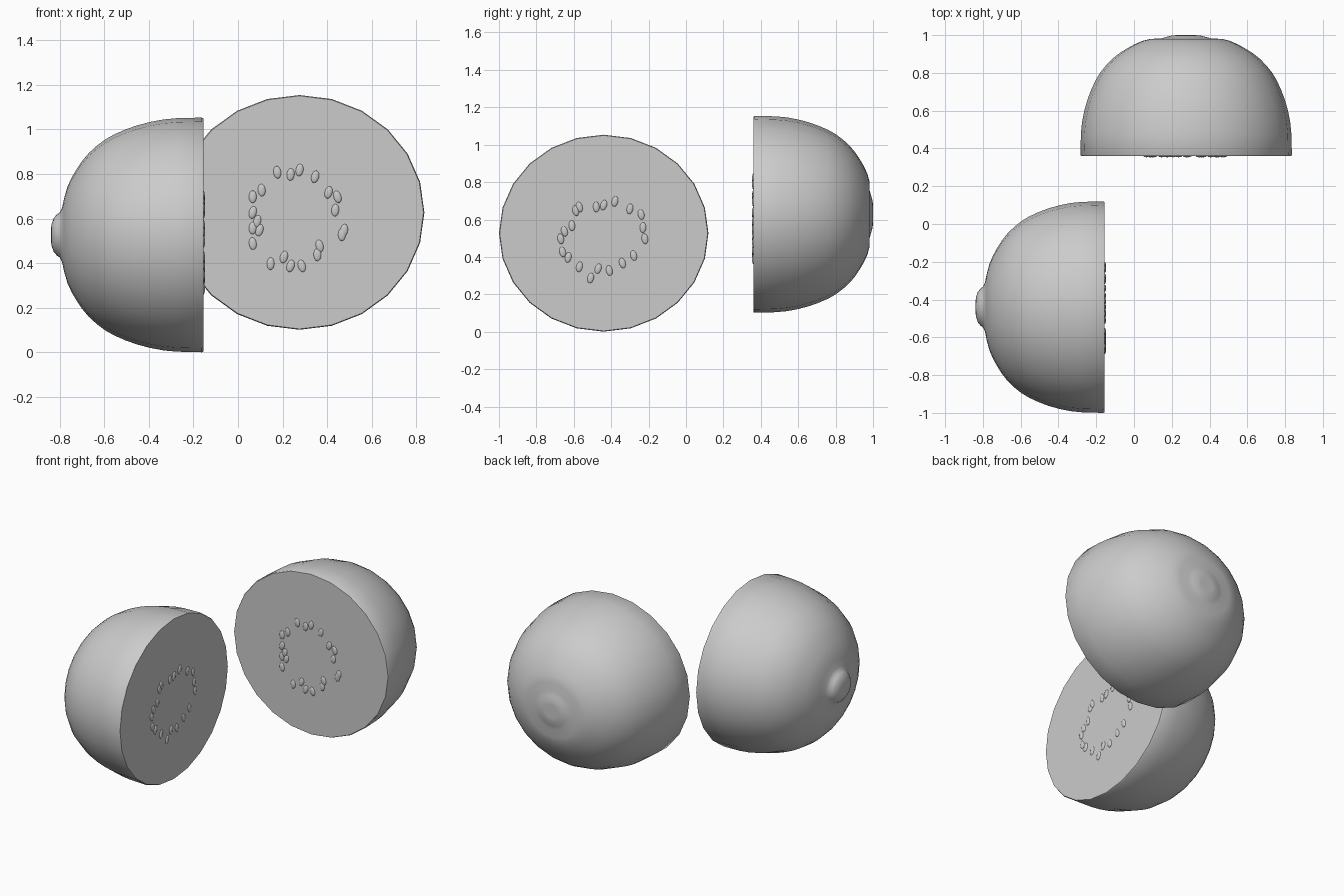
import bpy
import bmesh
import math
import random
from mathutils import Matrix, Vector

random.seed(4)

if "Cube" in bpy.data.objects:
    bpy.data.objects.remove(bpy.data.objects["Cube"], do_unlink=True)

# One plain grey for everything
grey = bpy.data.materials.new("plain_grey")
grey.use_nodes = True
COLOUR = (0.6, 0.6, 0.6, 1)
grey.diffuse_color = COLOUR
grey.node_tree.nodes["Principled BSDF"].inputs["Base Color"].default_value = COLOUR

SEGMENTS = 24
FLATTEN = 0.94  # the fruit is slightly wider than tall


def finish(bm, name, location, turn):
    """Turn the mesh data into a placed, smooth shaded object."""
    mesh = bpy.data.meshes.new(name)
    bm.to_mesh(mesh)
    bm.free()
    mesh.materials.append(grey)
    obj = bpy.data.objects.new(name, mesh)
    bpy.context.collection.objects.link(obj)
    obj.location = location
    obj.rotation_euler.z = turn
    bpy.ops.object.select_all(action="DESELECT")
    obj.select_set(True)
    bpy.context.view_layer.objects.active = obj
    bpy.ops.object.shade_smooth_by_angle(angle=math.radians(50))
    return obj


def fruit_half(name, tip, location, turn):
    """Revolve a (depth, radius) profile about the depth axis, cut face at depth zero."""
    profile = [(0, 0)] + BODY + tip
    bm = bmesh.new()
    verts = [bm.verts.new((0, depth, radius)) for depth, radius in profile]
    edges = [bm.edges.new(pair) for pair in zip(verts, verts[1:])]
    bmesh.ops.spin(bm, geom=verts + edges, cent=(0, 0, 0), axis=(0, 1, 0),
                   angle=math.tau, steps=SEGMENTS, use_duplicate=False)
    bmesh.ops.remove_doubles(bm, verts=bm.verts[:], dist=0.0005)
    bmesh.ops.scale(bm, vec=(1, 1, FLATTEN), verts=bm.verts[:])
    bmesh.ops.recalc_face_normals(bm, faces=bm.faces[:])
    return finish(bm, name, location, turn)


def seed_ring(name, spots, location, turn):
    """Flattened upright seeds half sunk in the cut face, spots in hundredths."""
    bm = bmesh.new()
    for across, up in spots:
        place = Matrix.Translation(Vector((across, 0, up)) / 100)
        tilt = Matrix.Rotation(math.radians(random.uniform(-20, 20)), 4, "Y")
        size = Matrix.Diagonal((0.017, 0.007, 0.028, 1))
        bmesh.ops.create_uvsphere(bm, u_segments=12, v_segments=8, radius=1,
                                  matrix=place @ tilt @ size)
    return finish(bm, name, location, turn)


# Shared rounded body with a softened rim, then the stem end and the blossom end
BODY = [(0, .556), (.007, .56), (.12, .557), (.18, .551), (.24, .539), (.3, .522),
        (.35, .503), (.4, .48), (.44, .456), (.48, .424), (.515, .39), (.545, .352),
        (.57, .312), (.592, .272), (.61, .23)]
STEM_END = [(.625, .175), (.634, .13), (.644, .108), (.658, .098), (.672, .08),
            (.682, .05), (.684, .025), (.683, 0)]
BLOSSOM_END = [(.62, .19), (.622, .135), (.63, .105), (.638, .075), (.64, .045), (.637, 0)]

SIDE_SEEDS = [(-23, -3), (-21, 1), (-17, 4), (-15, 12), (-13, 14), (-4, 14), (0, 15),
              (6, 17), (14, 13), (20, 10), (21, 3), (22, -3), (16, -12), (10, -16),
              (3, -20), (-3, -19), (-7, -24), (-13, -18), (-19, -13), (-22, -10)]
FRONT_SEEDS = [(-10, 18), (-4, 17), (0, 19), (7, 16), (13, 9), (17, 7), (16, 1),
               (20, -8), (19, -10), (9, -15), (8, -19), (1, -24), (-4, -24),
               (-7, -20), (-13, -23), (-21, -14), (-18, -8), (-21, -7), (-19, -4),
               (-21, 0), (-21, 7), (-17, 10)]

# The right half faces sideways, the back half faces the front
for side, tip, seeds, location, turn in (
        ("right", STEM_END, SIDE_SEEDS, (-.155, -.44, .527), math.pi / 2),
        ("back", BLOSSOM_END, FRONT_SEEDS, (.276, .36, .628), 0)):
    fruit_half(side + "_fruit_half", tip, location, turn)
    seed_ring(side + "_seeds", seeds, location, turn)
